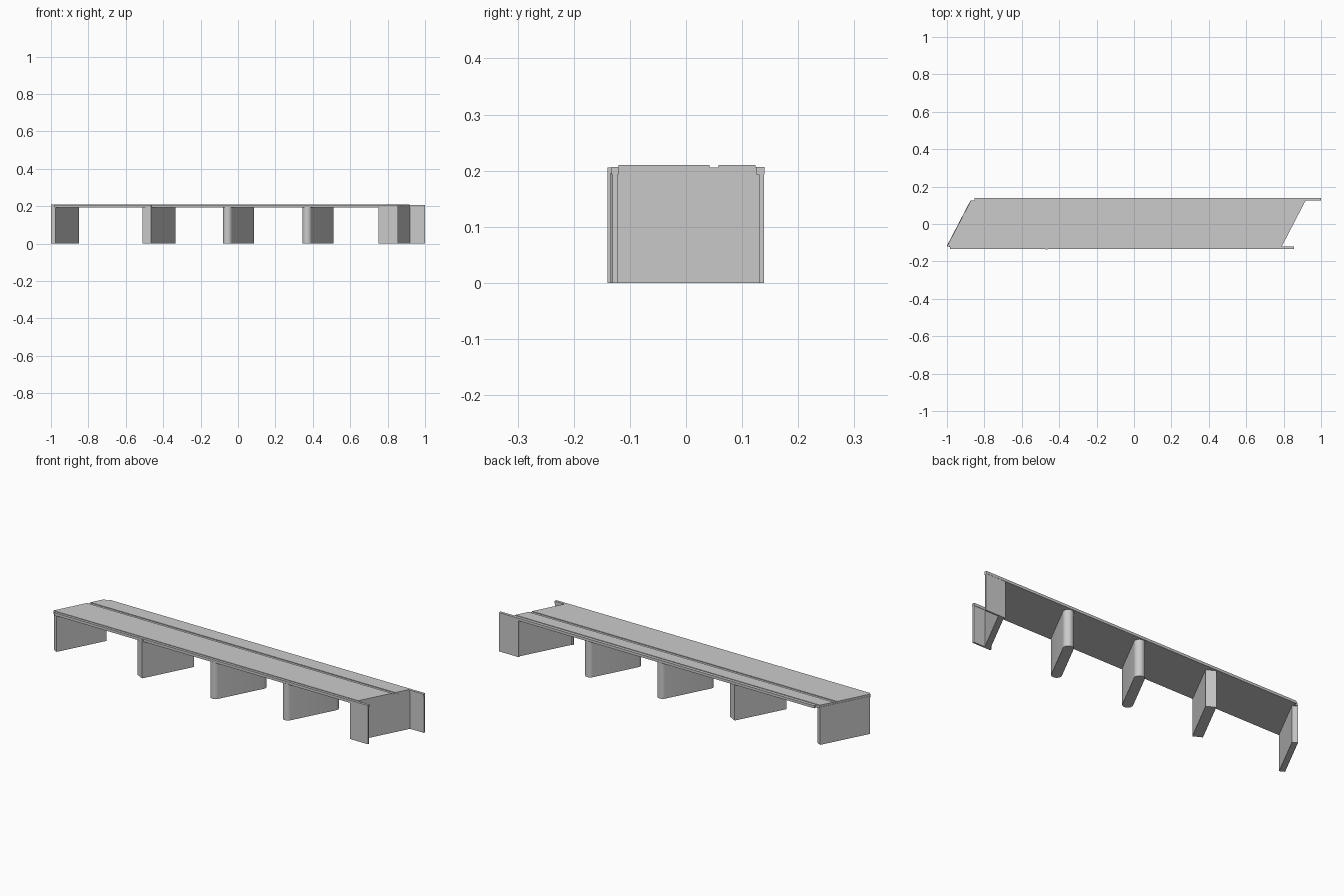
import bpy, bmesh, math

if "Cube" in bpy.data.objects:
    bpy.data.objects.remove(bpy.data.objects["Cube"])

SKEW = 0.52                      # x shift per unit y
ANG = -math.atan(SKEW)           # pier rotation about z
SOFFIT, EDGE_TOP, DECK_TOP = 0.193, 0.207, 0.21


def add_object(name, bm):
    bmesh.ops.recalc_face_normals(bm, faces=bm.faces)
    mesh = bpy.data.meshes.new(name)
    bm.to_mesh(mesh)
    bm.free()
    ob = bpy.data.objects.new(name, mesh)
    bpy.context.collection.objects.link(ob)
    return ob


def loft(name, ring_a, ring_b):
    """Closed solid between two matching outlines."""
    bm = bmesh.new()
    a = [bm.verts.new(p) for p in ring_a]
    b = [bm.verts.new(p) for p in ring_b]
    bm.faces.new(a)
    bm.faces.new(b)
    n = len(a)
    for i in range(n):
        bm.faces.new((a[i], a[(i + 1) % n], b[(i + 1) % n], b[i]))
    return add_object(name, bm)


def prism(name, plan, z0, z1):
    return loft(name, [(x, y, z0) for x, y in plan], [(x, y, z1) for x, y in plan])


def rect(x0, x1, y0, y1):
    return [(x0, y0), (x1, y0), (x1, y1), (x0, y1)]


def turned(points, cx, cy):
    c, s = math.cos(ANG), math.sin(ANG)
    return [(cx + x * c - y * s, cy + x * s + y * c) for x, y in points]


def capsule(radius, half, seg=16):
    pts = []
    for end, start in ((half, 0), (-half, math.pi)):
        for i in range(seg + 1):
            t = start + math.pi * i / seg
            pts.append((radius * math.cos(t), end + radius * math.sin(t)))
    return pts


# Skewed deck with a groove along its length
profile = [(-0.12, SOFFIT), (0.126, SOFFIT), (0.126, EDGE_TOP), (0.124, EDGE_TOP),
           (0.124, DECK_TOP), (0.058, DECK_TOP), (0.058, 0.206), (0.042, 0.206),
           (0.042, DECK_TOP), (-0.12, DECK_TOP)]
loft("deck",
     [(-1.0 + SKEW * (y + 0.12), y, z) for y, z in profile],
     [(0.79 + SKEW * (y + 0.12), y, z) for y, z in profile])

# Edge beams along both sides
prism("front_edge_beam", rect(-0.985, 0.855, -0.133, -0.12), SOFFIT, EDGE_TOP)
prism("back_edge_beam", rect(-0.852, 1.0, 0.126, 0.14), SOFFIT, EDGE_TOP)

# Left abutment, square-ended and turned to the skew
prism("left_abutment", turned(rect(-0.014, 0.014, -0.136, 0.136), -0.925, -0.002), 0, 0.2)

# Right abutment wall with two wing walls
y0, y1 = -0.122, 0.13
prism("right_abutment", [(0.757, y0), (0.789, y0),
                         (0.789 + SKEW * (y1 - y0), y1), (0.757 + SKEW * (y1 - y0), y1)], 0, 0.2)
prism("front_wing_wall", rect(0.75, 0.855, -0.131, -0.122), 0, 0.2)
prism("back_wing_wall", rect(0.885, 1.0, 0.13, 0.139), 0, 0.2)

# Piers: one square-ended, two round-nosed
prism("square_pier", turned(rect(-0.025, 0.025, -0.141, 0.141), -0.4225, -0.003), 0, EDGE_TOP - 0.001)
for i, x in enumerate((0.0025, 0.4275)):
    pier = prism(f"round_pier_{i + 1}", turned(capsule(0.025, 0.124), x, 0), 0, 0.196)
    bpy.ops.object.select_all(action='DESELECT')
    pier.select_set(True)
    bpy.context.view_layer.objects.active = pier
    bpy.ops.object.shade_smooth_by_angle(angle=math.radians(35))
